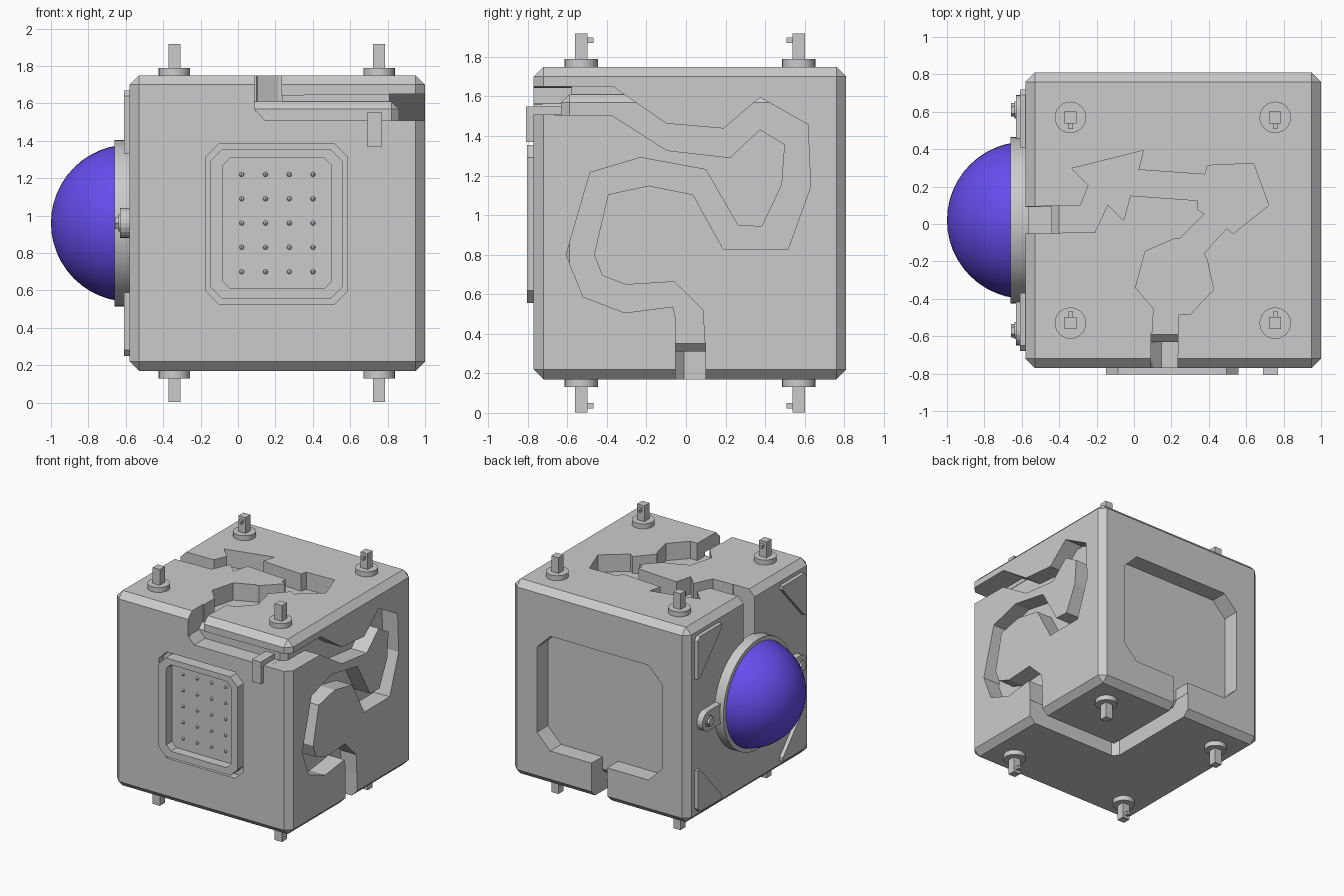
import bpy, bmesh, math
from mathutils import Vector

if "Cube" in bpy.data.objects:
    bpy.data.objects.remove(bpy.data.objects["Cube"])

CX, CY, CZ = 0.21, 0.02, 0.96   # cube centre


def prism(name, pts, axis, a, b, bevel=0.0):
    """Extrude a 2D outline along an axis: X -> (y,z), Y -> (x,z), Z -> (x,y)."""
    def place(p, d):
        return {'X': (d, p[0], p[1]), 'Y': (p[0], d, p[1]), 'Z': (p[0], p[1], d)}[axis]
    bm = bmesh.new()
    lo = [bm.verts.new(place(p, a)) for p in pts]
    hi = [bm.verts.new(place(p, b)) for p in pts]
    bm.faces.new(lo)
    bm.faces.new(hi)
    n = len(pts)
    for i in range(n):
        j = (i + 1) % n
        bm.faces.new((lo[i], lo[j], hi[j], hi[i]))
    bmesh.ops.recalc_face_normals(bm, faces=bm.faces)
    if bevel:
        bmesh.ops.bevel(bm, geom=bm.edges[:], offset=bevel, segments=1, affect='EDGES')
    me = bpy.data.meshes.new(name)
    bm.to_mesh(me)
    bm.free()
    ob = bpy.data.objects.new(name, me)
    bpy.context.collection.objects.link(ob)
    return ob


def rect(u0, v0, u1, v1):
    return [(u0, v0), (u1, v0), (u1, v1), (u0, v1)]


def octagon(u0, v0, u1, v1, c):
    return [(u0 + c, v0), (u1 - c, v0), (u1, v0 + c), (u1, v1 - c),
            (u1 - c, v1), (u0 + c, v1), (u0, v1 - c), (u0, v0 + c)]


def circle(u, v, r, n):
    return [(u + r * math.cos(2 * math.pi * i / n), v + r * math.sin(2 * math.pi * i / n)) for i in range(n)]


def cut(target, cutter):
    cutter.hide_render = True
    mod = target.modifiers.new("cut", 'BOOLEAN')
    mod.object, mod.operation, mod.solver = cutter, 'DIFFERENCE', 'EXACT'
    bpy.context.view_layer.objects.active = target
    bpy.ops.object.modifier_apply(modifier=mod.name)
    bpy.data.objects.remove(cutter)


def smooth(ob, angle=35):
    bpy.ops.object.select_all(action='DESELECT')
    ob.select_set(True)
    bpy.context.view_layer.objects.active = ob
    bpy.ops.object.shade_smooth_by_angle(angle=math.radians(angle))


# outer shell and inner core (the core forms the floor of every channel)
H, K = 0.79, 0.65
body = prism("body_shell", rect(CX - H, CY - H, CX + H, CY + H), 'Z', CZ - H, CZ + H, 0.05)
core = prism("inner_core", rect(CX - K, CY - K, CX + K, CY + K), 'Z', CZ - K, CZ + K, 0.04)

# winding channel on the right side (y, z)
right_path = [(-0.9, 1.65), (-0.37, 1.65), (-0.10, 1.463), (0.19, 1.438), (0.374, 1.595), (0.616, 1.458),
              (0.63, 1.144), (0.515, 0.825), (0.19, 0.825), (0.035, 1.104), (-0.19, 1.149), (-0.394, 1.104),
              (-0.465, 0.80), (-0.424, 0.694), (-0.303, 0.648), (-0.06, 0.663), (0.086, 0.52), (0.096, 0.32),
              (0.096, 0.05), (-0.05, 0.05), (-0.05, 0.466), (-0.066, 0.537), (-0.31, 0.506), (-0.52, 0.587),
              (-0.606, 0.80), (-0.485, 1.215), (-0.23, 1.291), (0.10, 1.23), (0.263, 0.947), (0.384, 0.942),
              (0.485, 1.154), (0.50, 1.357), (0.374, 1.433), (0.222, 1.291), (-0.096, 1.327), (-0.374, 1.504),
              (-0.9, 1.51)]
# jagged channel on the top (x, y)
top_path = [(-0.7, 0.09), (-0.286, 0.10), (-0.243, 0.206), (-0.334, 0.297), (0.05, 0.393), (0.024, 0.29),
            (0.38, 0.265), (0.393, 0.313), (0.639, 0.324), (0.72, 0.10), (0.532, -0.05), (0.495, -0.024),
            (0.372, -0.158), (0.39, -0.19), (0.425, -0.35), (0.30, -0.484), (0.238, -0.484), (0.23, -0.9),
            (0.09, -0.9), (0.104, -0.452), (0.008, -0.34), (0.06, -0.147), (0.217, -0.078), (0.243, -0.078),
            (0.377, 0.056), (0.34, 0.078), (0.34, 0.126), (-0.019, 0.152), (-0.056, 0.019), (-0.14, 0.104),
            (-0.21, -0.045), (-0.7, -0.05)]
# front, bottom and left connecting channels
front_path = [(0.091, 1.87), (0.091, 1.565), (0.147, 1.508), (1.12, 1.508), (1.12, 1.652), (0.232, 1.642), (0.232, 1.87)]
bottom_path = [(1.12, -0.052), (0.18, -0.052), (0.138, -0.01), (0.138, 0.93), (0.282, 0.93), (0.282, 0.098), (1.12, 0.098)]
left_path = rect(-0.052, 1.1, 0.092, 1.87)
back_path = [(-0.35, 0.57), (-0.35, 1.26), (-0.23, 1.38), (0.65, 1.38), (0.77, 1.26), (0.77, 0.57), (0.65, 0.45),
             (0.28, 0.45), (0.28, 0.05), (0.14, 0.05), (0.14, 0.45), (-0.23, 0.45)]
D = 0.19
for pts, axis, a, b in [(right_path, 'X', CX + H - D, 1.1), (top_path, 'Z', CZ + H - D, 1.9),
                        (front_path, 'Y', CY - H + D, -0.92), (bottom_path, 'Z', CZ - H + D, 0.03),
                        (left_path, 'X', CX - H + D, -0.72), (back_path, 'Y', CY + H - D, 0.95),
                        (octagon(-0.17, 0.525, 0.585, 1.385, 0.07), 'Y', -0.71, -0.9)]:
    cut(body, prism("cutter", pts, axis, a, b))

# front grille: raised frame, studs on the panel
frame = prism("grille_frame", octagon(-0.15, 0.555, 0.56, 1.355, 0.065), 'Y', -0.70, -0.805)
cut(frame, prism("cutter", octagon(-0.08, 0.61, 0.50, 1.31, 0.04), 'Y', -0.73, -0.9))
for i in range(4):
    for j in range(5):
        bpy.ops.mesh.primitive_uv_sphere_add(segments=8, ring_count=6, radius=0.013,
                                             location=(0.02 + i * 0.127, -0.73, 0.70 + j * 0.13))
        bpy.context.object.name = "grille_stud"

# hook over the front channel lip (y, z)
prism("front_hook", [(-0.808, 1.37), (-0.76, 1.37), (-0.76, 1.50), (-0.62, 1.50), (-0.62, 1.55), (-0.808, 1.55)],
      'X', 0.69, 0.77)

# dome and its ring on the left side
bpy.ops.mesh.primitive_uv_sphere_add(segments=48, ring_count=24, radius=0.42, location=(-0.58, CY, CZ),
                                     rotation=(0, math.pi / 2, 0))
dome = bpy.context.object
dome.name = "dome"
bm = bmesh.new()
bm.from_mesh(dome.data)
bmesh.ops.delete(bm, geom=[v for v in bm.verts if v.co.z > 0.01], context='VERTS')
bm.to_mesh(dome.data)
bm.free()
smooth(dome, 60)
mat = bpy.data.materials.new("violet")
mat.diffuse_color = (0.13, 0.075, 0.85, 1)
mat.use_nodes = True
mat.node_tree.nodes["Principled BSDF"].inputs["Base Color"].default_value = mat.diffuse_color
dome.data.materials.append(mat)
ring = prism("dome_ring", circle(CY, CZ, 0.445, 48), 'X', -0.66, -0.565)
cut(ring, prism("cutter", circle(CY, CZ, 0.41, 48), 'X', -0.8, -0.60))
smooth(ring)

# ring tabs with bolts, and corner plates on the left side
for sy in (-1, 1):
    arc = [(CY + sy * (0.59 + 0.08 * math.cos(t)), CZ + 0.08 * math.sin(t))
           for t in [math.pi * (k / 10 - 0.5) for k in range(11)]]
    prism("ring_tab", [(CY + sy * 0.42, CZ - 0.08)] + arc + [(CY + sy * 0.42, CZ + 0.08)], 'X', -0.63, -0.57)
    prism("tab_washer", circle(CY + sy * 0.59, CZ, 0.045, 16), 'X', -0.64, -0.62)
    prism("tab_bolt", circle(CY + sy * 0.59, CZ, 0.036, 6), 'X', -0.658, -0.62)
    for sz in (-1, 1):
        corner = [(0.0, 0.03), (0.03, 0.0), (0.31, 0.0), (0.31, 0.03), (0.03, 0.34), (0.0, 0.34)]
        prism("corner_plate", [(CY + sy * (0.70 - u), CZ + sz * (0.71 - v)) for u, v in corner], 'X', -0.61, -0.57)

# pegs with flanges and side nubs, top and bottom
for sz in (-1, 1):
    for x in (-0.34, 0.755):
        for sy in (-1, 1):
            y = CY + sy * 0.55
            z = lambda h: CZ + sz * (H + h)
            smooth(prism("peg_flange", circle(x, y, 0.084, 24), 'Z', z(-0.02), z(0.04)))
            w = 0.032
            prism("peg_post", rect(x - w, y - w, x + w, y + w), 'Z', z(0), z(0.168))
            prism("peg_nub", rect(x - 0.013, z(0.12), x + 0.013, z(0.147)), 'Y', y, y - sy * 0.063)
